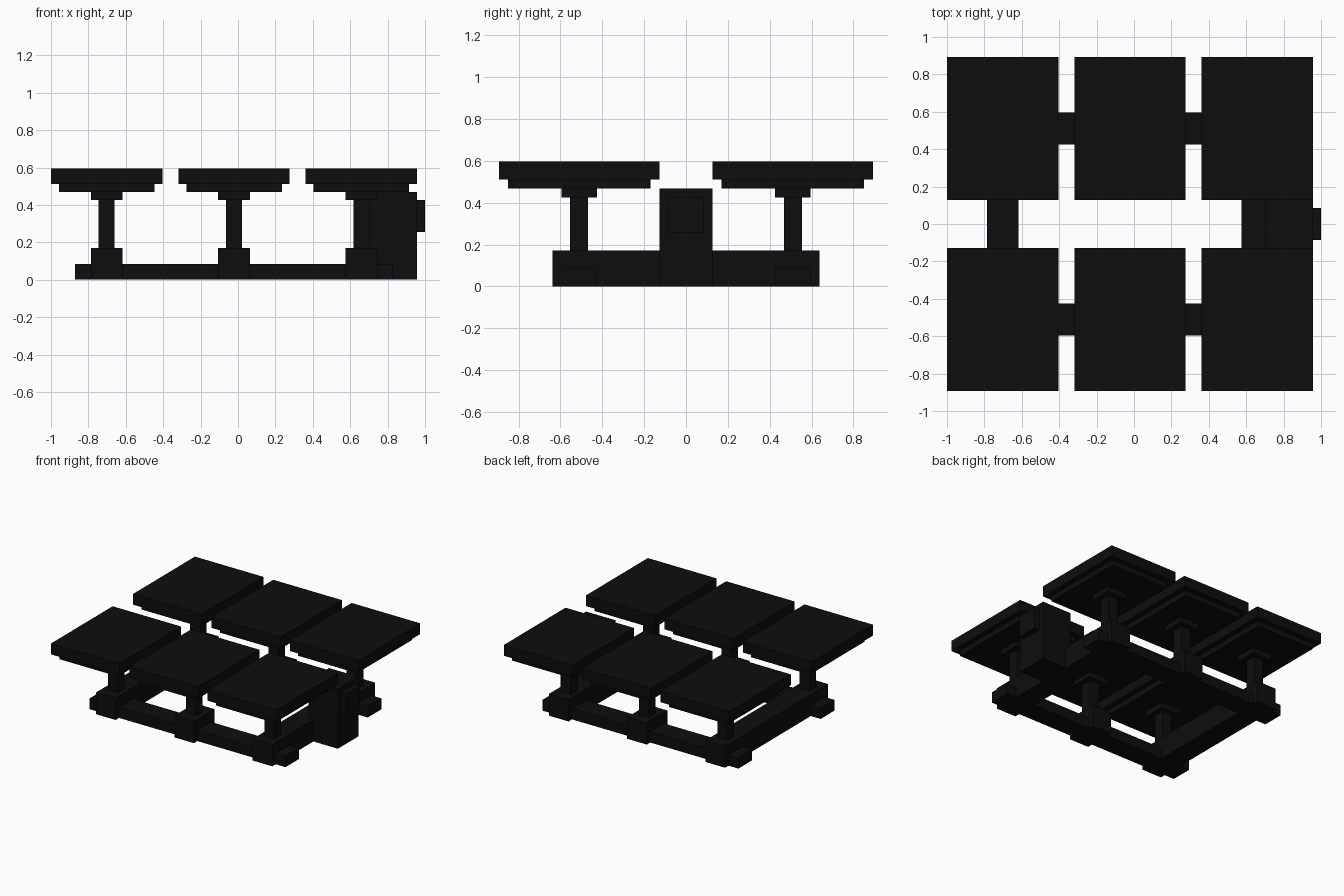
import bpy, bmesh
from mathutils import Vector

if "Cube" in bpy.data.objects:
    bpy.data.objects.remove(bpy.data.objects["Cube"])

U = 2 / 47      # the model sits on a regular grid of this size
black = bpy.data.materials.new("black")
black.diffuse_color = (0.004, 0.004, 0.004, 1)
black.use_nodes = True
black.node_tree.nodes["Principled BSDF"].inputs["Base Color"].default_value = black.diffuse_color


def box(name, x0, x1, y0, y1, z0, z1):
    """Box in grid units; x counts from the left end, y from the centre."""
    bm = bmesh.new()
    bmesh.ops.create_cube(bm, size=1)
    size = Vector((x1 - x0, y1 - y0, z1 - z0)) * U
    mid = Vector(((x0 + x1) / 2 - 23.5, (y0 + y1) / 2, (z0 + z1) / 2)) * U
    bmesh.ops.scale(bm, vec=size, verts=bm.verts)
    bmesh.ops.translate(bm, vec=mid, verts=bm.verts)
    me = bpy.data.meshes.new(name)
    bm.to_mesh(me)
    bm.free()
    me.materials.append(black)
    ob = bpy.data.objects.new(name, me)
    bpy.context.collection.objects.link(ob)


for s, side in ((-1, "front"), (1, "back")):
    def column(name, cx, hx, hy, z0, z1):
        box(f"{side}_{name}", cx - hx, cx + hx, s * 12 - hy, s * 12 + hy, z0, z1)

    # long floor beam
    column("floor_beam", 23, 20, 2, 0, 2)
    # three panels, each on a post with foot and bracket
    for i, cx in enumerate((7, 23, 39), 1):
        column(f"foot_{i}", cx, 2, 3, 0, 4)
        column(f"post_{i}", cx, 1, 1, 4, 10)
        column(f"bracket_{i}", cx, 2, 2, 10, 11)
        column(f"panel_frame_{i}", cx, 6, 8, 11, 12)
        column(f"panel_{i}", cx, 7, 9, 12, 14)

# cross beams joining the end feet
box("left_cross_beam", 5, 9, -9, 9, 0, 4)
box("right_cross_beam", 37, 41, -9, 9, 0, 4)

# control cabinet with its face plate
box("control_cabinet", 40, 46, -3, 3, 0, 11)
box("cabinet_face_plate", 46, 47, -2, 2, 6, 10)
